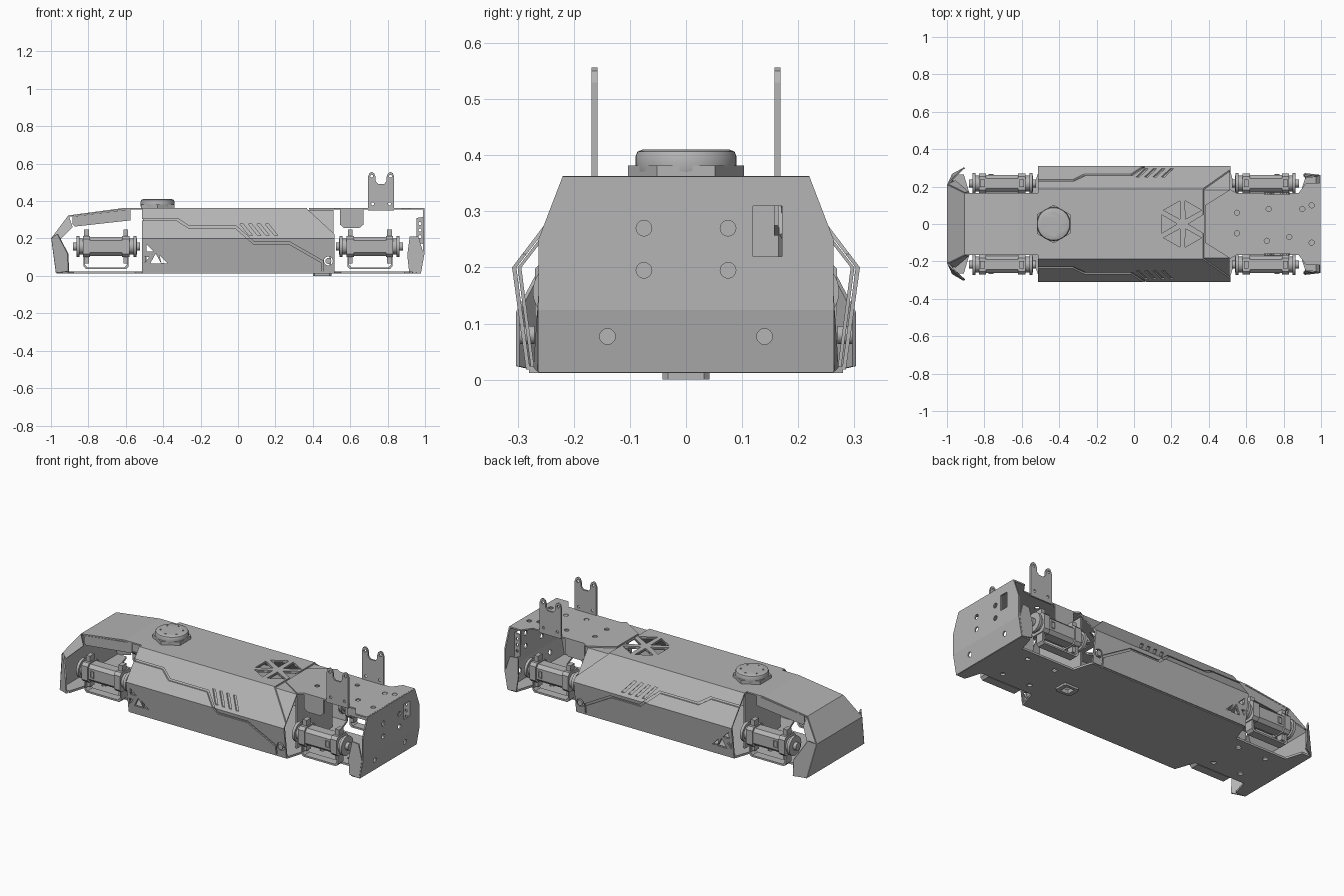
import bpy, bmesh, math
from mathutils import Vector

if "Cube" in bpy.data.objects:
    bpy.data.objects.remove(bpy.data.objects["Cube"])

metal = bpy.data.materials.new("grey_metal")
metal.use_nodes = True
metal.diffuse_color = (0.46, 0.46, 0.46, 1)
metal.node_tree.nodes["Principled BSDF"].inputs["Base Color"].default_value = (0.46, 0.46, 0.46, 1)


def finish(name, bm):
    bmesh.ops.recalc_face_normals(bm, faces=bm.faces)
    me = bpy.data.meshes.new(name)
    bm.to_mesh(me)
    bm.free()
    me.materials.append(metal)
    ob = bpy.data.objects.new(name, me)
    bpy.context.scene.collection.objects.link(ob)
    return ob


def place(axis, u, v, w):
    return {"x": (w, u, v), "y": (u, w, v), "z": (u, v, w)}[axis]


def prism(name, pts, axis, a, b):
    """Extrude a flat outline along an axis from a to b."""
    bm = bmesh.new()
    f = bm.faces.new([bm.verts.new(place(axis, u, v, a)) for u, v in pts])
    new = bmesh.ops.extrude_face_region(bm, geom=[f])["geom"]
    move = Vector(place(axis, 0, 0, b - a))
    bmesh.ops.translate(bm, vec=move, verts=[g for g in new if isinstance(g, bmesh.types.BMVert)])
    return finish(name, bm)


def ring(u, v, r, n=24, turn=0.0):
    return [(u + r * math.cos(turn + math.tau * i / n), v + r * math.sin(turn + math.tau * i / n)) for i in range(n)]


def rect(u, v, du, dv):
    return [(u - du, v - dv), (u + du, v - dv), (u + du, v + dv), (u - du, v + dv)]


def chamfered(u, v, du, dv, c):
    q = [(du, dv - c), (du - c, dv), (c - du, dv), (-du, dv - c)]
    return [(u + a, v + b) for a, b in q + [(-a, -b) for a, b in q]]


def both(half):
    """Outline from a half outline mirrored across its second coordinate."""
    return half + [(a, -b) for a, b in reversed(half)]


def sheet(name, verts, faces, t=0.008):
    bm = bmesh.new()
    vs = [bm.verts.new(v) for v in verts]
    for f in faces:
        bm.faces.new([vs[i] for i in f])
    ob = finish(name, bm)
    apply(ob, "SOLIDIFY", thickness=t, offset=0)
    return ob


def apply(ob, kind, **kw):
    m = ob.modifiers.new(kind.lower(), kind)
    for k, v in kw.items():
        setattr(m, k, v)
    bpy.context.view_layer.objects.active = ob
    bpy.ops.object.modifier_apply(modifier=m.name)


def cut(obs, outlines, axis, a, b):
    for pts in outlines:
        c = prism("cutter", pts, axis, a, b)
        c.hide_render = True
        for ob in obs:
            apply(ob, "BOOLEAN", object=c, operation="DIFFERENCE", solver="EXACT")
        bpy.data.objects.remove(c)


def smooth(ob):
    bpy.ops.object.select_all(action="DESELECT")
    ob.select_set(True)
    bpy.context.view_layer.objects.active = ob
    bpy.ops.object.shade_smooth_by_angle(angle=math.radians(30))


# Central body: outer cover over a thin liner
def shell(name, d, t, x0, x1):
    def half(d):
        return [(0.285 - d, 0.018), (0.31 - 1.1 * d, 0.2), (0.187 - 0.5 * d, 0.362 - d)]
    def arch(d):
        return half(d) + [(-y, z) for y, z in reversed(half(d))]
    return prism(name, arch(d) + arch(d + t)[::-1], "x", x0, x1)


cover = shell("body_cover", 0, 0.007, -0.512, 0.515)
liner = shell("body_liner", 0.009, 0.006, -0.508, 0.511)

step = [(-0.6, 0.305), (-0.32, 0.305), (-0.26, 0.267), (-0.01, 0.267),
        (0.09, 0.18), (0.28, 0.18), (0.455, 0.08), (0.455, -0.1)]
seam = step + [(x - 0.007, z - 0.01) for x, z in reversed(step)]
corner = [(0.37, 0.4), (0.37, 0.358), (0.53, 0.21), (0.53, 0.4)]
slots = [[(x, 0.278), (x + 0.018, 0.278), (x + 0.068, 0.216), (x + 0.05, 0.216)]
         for x in (0.01, 0.055, 0.1, 0.145)]
cut([cover], [seam, corner] + slots, "y", -0.5, 0.5)
holes = [[(-0.49, 0.17), (-0.49, 0.13), (-0.45, 0.13)],
         [(-0.44, 0.12), (-0.47, 0.065), (-0.41, 0.065)],
         [(-0.42, 0.11), (-0.41, 0.07), (-0.375, 0.065)],
         [(-0.5, 0.105), (-0.5, 0.07), (-0.475, 0.1)],
         ring(0.483, 0.08, 0.024)]
cut([cover, liner], holes, "y", -0.5, 0.5)

# Fan of triangular vents in the top
fan = []
for i in range(6):
    a = math.radians(60 * i)
    fan.append([(0.26 + r * math.cos(a + s), r * math.sin(a + s)) for r, s in ((0.03, 0), (0.125, -0.42), (0.125, 0.42))])
cut([cover, liner], fan, "z", 0.3, 0.45)

# Pivot bosses on the lower corners
for s in (-1, 1):
    smooth(prism("side_boss", ring(0.483, 0.08, 0.016), "y", s * 0.27, s * 0.297))

# Base plate with narrow motor bays
base = prism("base_plate", both([
    (-0.97, 0.265), (-0.91, 0.265), (-0.88, 0.165), (-0.55, 0.165), (-0.51, 0.28),
    (0.515, 0.28), (0.55, 0.165), (0.89, 0.165), (0.92, 0.262), (0.974, 0.262)]), "z", 0.012, 0.024)
bolts = [ring(x, y, 0.014, 12) for x in (-0.8, -0.62, 0.62, 0.8) for y in (-0.1, 0.1)]
cut([base], bolts + [rect(0.45, 0, 0.025, 0.025)], "z", -0.1, 0.1)
foot = prism("foot_frame", chamfered(0.45, 0, 0.05, 0.042, 0.01), "z", 0.0, 0.014)
cut([foot], [rect(0.45, 0, 0.025, 0.025)], "z", -0.1, 0.1)

# Bulkheads closing the body between the bays
for s in (-1, 1):
    prism("bulkhead", rect(0, 0.185, 0.165, 0.163), "x", s * 0.49, s * 0.498)

# Right-hand deck and end plate
deck = prism("rear_deck", both([(0.38, 0.1), (0.515, 0.185), (0.55, 0.165), (0.88, 0.165),
                                (0.92, 0.22), (0.993, 0.22)]), "z", 0.355, 0.363)
cut([deck], [ring(x, y, 0.014, 12) for x, y in ((0.55, 0.06), (0.55, -0.05), (0.71, -0.09), (0.72, 0.08),
                                               (0.83, -0.07), (0.9, 0.08), (0.95, 0.1), (0.95, -0.1))], "z", 0.3, 0.4)
end = sheet("rear_end_plate",
            [(0.994, -0.22, 0.362), (0.994, 0.22, 0.362), (0.994, 0.263, 0.25), (0.994, 0.263, 0.125),
             (0.974, 0.263, 0.014), (0.974, -0.263, 0.014), (0.994, -0.263, 0.125), (0.994, -0.263, 0.25)],
            [(0, 1, 2, 3, 6, 7), (6, 3, 4, 5)])
cut([end], [ring(y, z, 0.014, 16) for y, z in ((0.075, 0.195), (-0.075, 0.195), (0.075, 0.27), (-0.075, 0.27),
                                               (0.14, 0.077), (-0.14, 0.077))] + [rect(0.145, 0.265, 0.026, 0.045)], "x", 0.9, 1.1)

# Left-hand sloping deck and nose
sheet("nose_deck", [(x, s * y, z) for x, y, z in (
    (-0.5, 0.165, 0.358), (-0.62, 0.165, 0.358), (-0.905, 0.165, 0.32),
    (-0.995, 0.21, 0.2), (-0.97, 0.265, 0.016)) for s in (-1, 1)],
    [(i, i + 1, i + 3, i + 2) for i in (0, 2, 4, 6)])

outline = [(0.695, 0.35), (0.695, 0.53), (0.703, 0.55), (0.715, 0.556), (0.728, 0.548), (0.735, 0.53),
           (0.735, 0.508), (0.748, 0.492)]
ear = outline + [(1.53 - x, z) for x, z in reversed(outline)]
for s in (-1, 1):
    # Forked upright ears
    e = prism("forked_ear", ear, "y", s * 0.158, s * 0.168)
    cut([e], [ring(x, 0.533, 0.008, 12) for x in (0.715, 0.815)] +
        [ring(x, 0.385, 0.008, 12) for x in (0.72, 0.81)], "y", -0.3, 0.3)
    # Deck flanges
    prism("rear_flange", [(0.545, 0.36), (0.545, 0.275), (0.565, 0.257), (0.65, 0.257), (0.672, 0.275), (0.672, 0.36)],
          "y", s * 0.157, s * 0.165)
    prism("nose_flange", [(-0.885, 0.318), (-0.575, 0.357), (-0.575, 0.297), (-0.872, 0.264), (-0.885, 0.275)],
          "y", s * 0.157, s * 0.165)
    # Drilled inner bracket by the end plate
    b = prism("end_bracket", [(0.99, 0.17), (0.955, 0.18), (0.955, 0.31), (0.99, 0.315)], "y", s * 0.172, s * 0.18)
    cut([b], [ring(0.973, z, 0.008, 12) for z in (0.21, 0.245, 0.28)], "y", -0.3, 0.3)
    # Folded bumper tabs at both ends
    sheet("rear_tab", [(0.918, s * 0.248, 0.21), (0.965, s * 0.255, 0.21), (0.99, s * 0.261, 0.125),
                       (0.974, s * 0.261, 0.014), (0.915, s * 0.268, 0.022), (0.905, s * 0.262, 0.11)], [range(6)])
    sheet("nose_tab", [(-0.995, s * 0.21, 0.2), (-0.965, s * 0.245, 0.225), (-0.91, s * 0.3, 0.12),
                       (-0.905, s * 0.3, 0.024), (-0.97, s * 0.265, 0.016)], [range(5)])
    sheet("nose_gusset", [(-0.995, s * 0.21, 0.2), (-0.905, s * 0.165, 0.32), (-0.885, s * 0.17, 0.26),
                          (-0.955, s * 0.23, 0.19)], [range(4)])

# Four drive motors
for sx in (-1, 1):
    for s in (-1, 1):
        y, z = s * 0.217, 0.157
        prism("motor_case", chamfered(y, z, 0.045, 0.05, 0.018), "x", sx * 0.58, sx * 0.83)
        for x in (0.6, 0.81):
            prism("motor_flange", chamfered(y, z, 0.052, 0.057, 0.016), "x", sx * (x - 0.02), sx * (x + 0.02))
            prism("motor_lug", rect(sx * x, z, 0.013, 0.09), "y", y - 0.02, y + 0.02)
        smooth(prism("motor_hub", ring(y, z, 0.042, 32), "x", sx * 0.54, sx * 0.86))
        for x in (0.55, 0.855):
            smooth(prism("motor_disc", ring(y, z, 0.056, 32), "x", sx * (x - 0.008), sx * (x + 0.008)))
        smooth(prism("motor_shaft", ring(y, z, 0.022, 24), "x", sx * 0.525, sx * 0.882))
        frame = prism("motor_window", rect(sx * 0.765, z, 0.013, 0.02), "y", s * 0.26, s * 0.267)
        cut([frame], [rect(sx * 0.765, z, 0.009, 0.016)], "y", -0.3, 0.3)
        # Looped guard bar beneath the motor
        loop = [(0.585, 0.1), (0.585, 0.05), (0.598, 0.036), (0.812, 0.036), (0.825, 0.05), (0.825, 0.1)]
        inner = [(0.706 + (x - 0.705) * 0.93, zz + (0.01 if zz < 0.09 else 0)) for x, zz in reversed(loop)]
        prism("motor_guard", [(sx * x, zz) for x, zz in loop + inner], "y", s * 0.2, s * 0.25)
        prism("motor_mount", rect(sx * 0.705, 0.157, 0.1, 0.03), "y", s * 0.155, s * 0.175)

# Hexagonal base and round dome on top
prism("sensor_nut", ring(-0.43, 0, 0.103, 6, math.pi / 6), "z", 0.36, 0.382)
dome = prism("sensor_dome", ring(-0.43, 0, 0.09, 48), "z", 0.36, 0.41)
apply(dome, "BEVEL", width=0.012, segments=2, limit_method="ANGLE")
cut([dome], [ring(-0.43 + 0.06 * math.cos(a), 0.06 * math.sin(a), 0.005, 8) for a in (0.5, 1.55, 2.6, 3.65, 4.7, 5.75)],
    "z", 0.405, 0.43)
smooth(dome)
